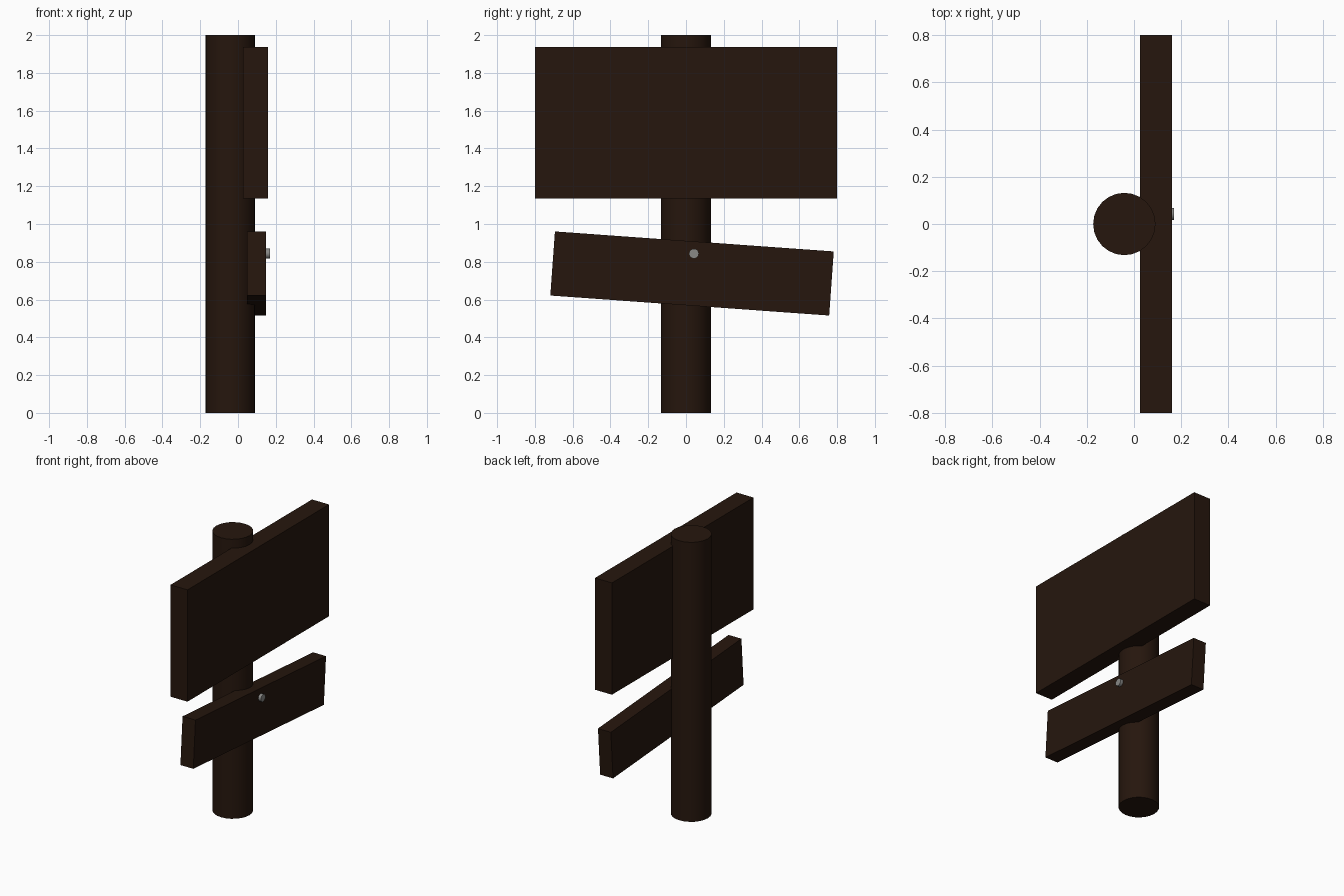
import bpy
import math

if "Cube" in bpy.data.objects:
    bpy.data.objects.remove(bpy.data.objects["Cube"])


def material(name, color):
    m = bpy.data.materials.new(name)
    m.diffuse_color = color
    m.use_nodes = True
    m.node_tree.nodes["Principled BSDF"].inputs["Base Color"].default_value = m.diffuse_color
    return m


wood = material("dark_wood", (0.019, 0.008, 0.004, 1))
metal = material("nail_metal", (0.25, 0.25, 0.24, 1))


def finish(name, mat):
    ob = bpy.context.object
    ob.name = name
    ob.data.materials.append(mat)
    return ob


def board(name, center, size, tilt=0.0):
    bpy.ops.mesh.primitive_cube_add(size=1, location=center)
    ob = finish(name, wood)
    ob.scale = size
    ob.rotation_euler.x = math.radians(tilt)
    return ob


def rod(name, mat, center, radius, depth, sides, rotation=(0, 0, 0)):
    bpy.ops.mesh.primitive_cylinder_add(vertices=sides, radius=radius, depth=depth,
                                        location=center, rotation=rotation)
    finish(name, mat)
    bpy.ops.object.shade_smooth_by_angle(angle=math.radians(30))


# Round upright post
rod("post", wood, (-0.041, 0, 1), 0.132, 2, 24)

# Large upper panel and tilted lower plank
board("sign_panel", (0.093, 0, 1.536), (0.134, 1.6, 0.8))
board("tilted_plank", (0.098, 0.032, 0.738), (0.102, 1.48, 0.34), -4.1)

# Nail the plank hangs from
rod("nail", metal, (0.135, 0.042, 0.843), 0.026, 0.07, 16, (0, math.pi / 2, 0))
